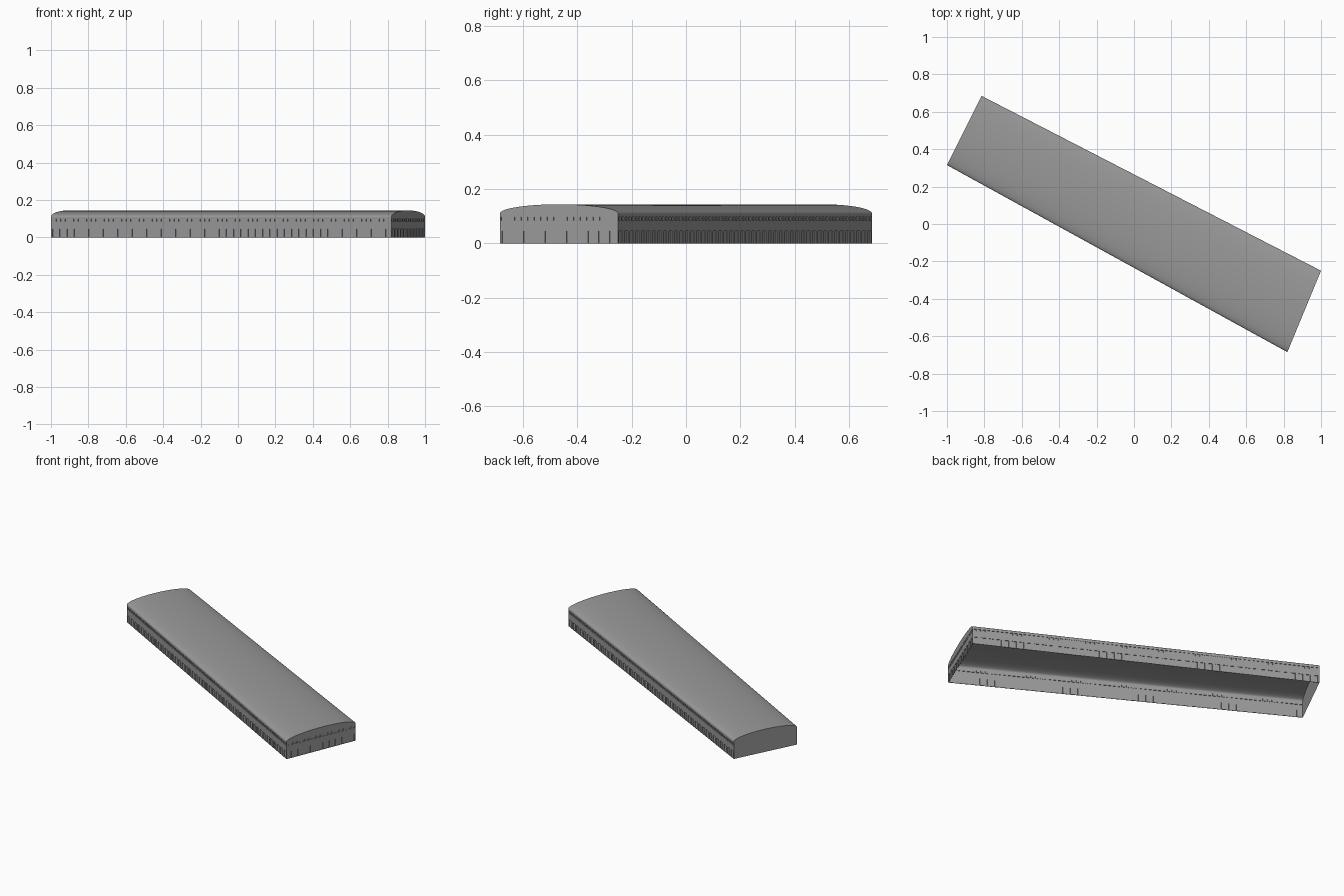
import bpy
import bmesh
from math import cos, sin, pi
from mathutils import Vector

cube = bpy.data.objects.get("Cube")
if cube:
    bpy.data.objects.remove(cube, do_unlink=True)

# Slightly skewed footprint of the hall
LEFT_BACK = Vector((1.0, -0.25, 0))
LEFT_FRONT = Vector((0.82, -0.685, 0))
RIGHT_FRONT = Vector((-1.0, 0.315, 0))
RIGHT_BACK = Vector((-0.815, 0.685, 0))
EAVE, RISE, SPLIT = 0.11, 0.034, 0.065
RECESS = 0.004
ARC_STEPS = 32

grey = bpy.data.materials.new("concrete grey")
grey.use_nodes = True
grey.diffuse_color = (0.32, 0.32, 0.32, 1)
grey.node_tree.nodes["Principled BSDF"].inputs["Base Color"].default_value = grey.diffuse_color


def finish(name, bm):
    mesh = bpy.data.meshes.new(name)
    bm.to_mesh(mesh)
    bm.free()
    mesh.materials.append(grey)
    obj = bpy.data.objects.new(name, mesh)
    bpy.context.collection.objects.link(obj)
    return obj


def add_strip(bm, start, end, rows, pitch, fill):
    """Wall strip with a regular row of recessed panels in its middle row."""
    length = (end - start).length
    count = max(1, round(length / pitch))
    cols = [0.0]
    for i in range(count):
        cols += [(i + 0.5 - fill / 2) / count, (i + 0.5 + fill / 2) / count]
    cols.append(1.0)
    grid = [[bm.verts.new(start.lerp(end, u) + Vector((0, 0, z))) for u in cols] for z in rows]
    panel_row = len(rows) - 3 if len(rows) > 3 else 0
    panels = []
    for r in range(len(rows) - 1):
        for c in range(len(cols) - 1):
            face = bm.faces.new((grid[r][c], grid[r][c + 1], grid[r + 1][c + 1], grid[r + 1][c]))
            if r == panel_row and c % 2 == 1:
                panels.append(face)
    inward = Vector((0, 0, 1)).cross(end - start).normalized() * RECESS
    pushed = bmesh.ops.extrude_discrete_faces(bm, faces=panels)["faces"]
    for face in pushed:
        bmesh.ops.translate(bm, verts=face.verts[:], vec=inward)


def arch(a, b):
    """Points of a flat elliptical arch from eave to eave."""
    points = []
    for i in range(ARC_STEPS + 1):
        t = pi * i / ARC_STEPS
        p = a.lerp(b, (1 - cos(t)) / 2)
        points.append(p + Vector((0, 0, EAVE + RISE * sin(t))))
    return points


# Walls with a row of doors below and a row of small windows above
for name, a, b in (("front_wall", RIGHT_FRONT, LEFT_FRONT),
                   ("left_end_wall", LEFT_FRONT, LEFT_BACK),
                   ("back_wall", LEFT_BACK, RIGHT_BACK)):
    bm = bmesh.new()
    add_strip(bm, a, b, (0, 0.045, SPLIT), 0.0445, 0.6)
    add_strip(bm, a, b, (SPLIT, 0.084, 0.098, EAVE), 0.0267, 0.6)
    finish(name, bm)

# Plain end wall
bm = bmesh.new()
low = [bm.verts.new(p) for p in (RIGHT_BACK, RIGHT_FRONT)]
high = [bm.verts.new(p + Vector((0, 0, EAVE))) for p in (RIGHT_FRONT, RIGHT_BACK)]
bm.faces.new(low + high)
finish("right_end_wall", bm)

# Arched gables closing both ends under the roof
for name, a, b in (("left_gable", LEFT_BACK, LEFT_FRONT),
                   ("right_gable", RIGHT_FRONT, RIGHT_BACK)):
    bm = bmesh.new()
    bm.faces.new([bm.verts.new(p) for p in arch(a, b)]).normal_flip()
    finish(name, bm)

# Vaulted roof
bm = bmesh.new()
ends = [[bm.verts.new(p) for p in arch(*pair)]
        for pair in ((RIGHT_FRONT, RIGHT_BACK), (LEFT_FRONT, LEFT_BACK))]
for i in range(ARC_STEPS):
    face = bm.faces.new((ends[0][i], ends[1][i], ends[1][i + 1], ends[0][i + 1]))
    face.smooth = True
finish("vaulted_roof", bm)
